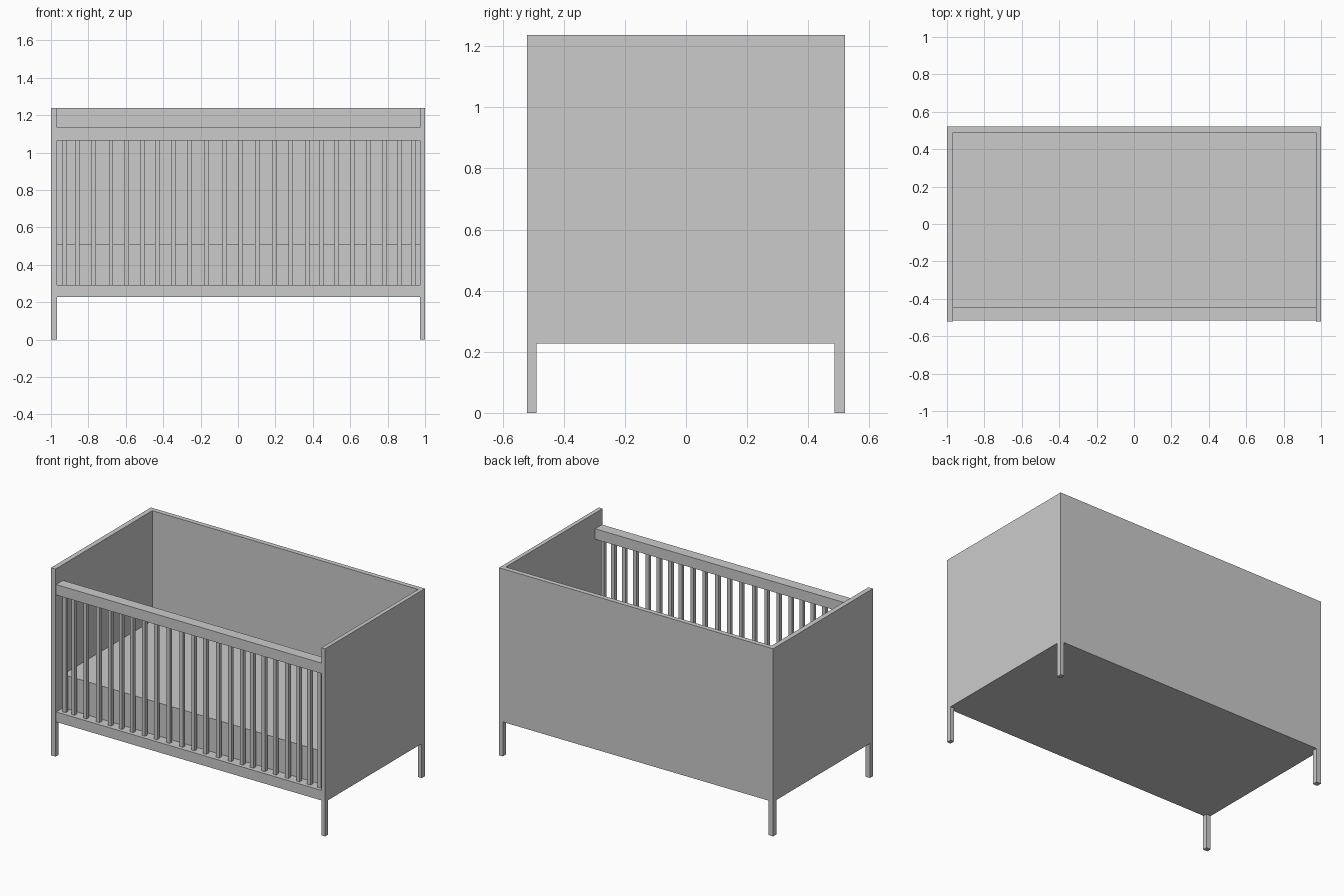
import bpy
import bmesh
from mathutils import Vector

if "Cube" in bpy.data.objects:
    bpy.data.objects.remove(bpy.data.objects["Cube"])


def box(name, x, y, z):
    """Axis-aligned box from (min, max) ranges."""
    lo, hi = Vector((x[0], y[0], z[0])), Vector((x[1], y[1], z[1]))
    bm = bmesh.new()
    bmesh.ops.create_cube(bm, size=1)
    bmesh.ops.scale(bm, vec=hi - lo, verts=bm.verts)
    mesh = bpy.data.meshes.new(name)
    bm.to_mesh(mesh)
    bm.free()
    obj = bpy.data.objects.new(name, mesh)
    obj.location = (lo + hi) / 2
    bpy.context.collection.objects.link(obj)
    return obj


LEFT, RIGHT = -0.967, 0.973        # inner faces of the end panels
FRONT, BACK = -0.52, 0.52
INNER_BACK = 0.488
BASE, TOP = 0.227, 1.237
RAIL_Y = (-0.515, -0.443)          # depth of the front rails
INNER_X = (LEFT, RIGHT)

# Solid end and back panels
box("left_end_panel", (-1, LEFT), (FRONT, BACK), (BASE, TOP))
box("right_end_panel", (RIGHT, 1), (FRONT, BACK), (BASE, TOP))
box("back_panel", INNER_X, (INNER_BACK, BACK), (BASE, TOP))

# Front rails
box("front_top_rail", INNER_X, RAIL_Y, (1.064, 1.133))
box("front_bottom_rail", INNER_X, RAIL_Y, (BASE, 0.293))

# Base board and mattress
box("base_board", INNER_X, (RAIL_Y[1], INNER_BACK), (BASE, 0.27))
box("mattress", INNER_X, (RAIL_Y[1], INNER_BACK), (0.27, 0.512))

# Legs under the four corners
for side, x in (("left", (-1, LEFT)), ("right", (RIGHT, 1))):
    box(f"front_{side}_leg", x, (FRONT, -0.489), (0, BASE))
    box(f"back_{side}_leg", x, (0.486, BACK), (0, BASE))

# Front slats, slightly uneven in spacing
slat_x = [-0.925, -0.86, -0.772, -0.679, -0.594, -0.513, -0.433, -0.345,
          -0.257, -0.166, -0.070, 0.016, 0.102, 0.195, 0.283, 0.369,
          0.445, 0.529, 0.61, 0.70, 0.781, 0.861, 0.936]
for i, x in enumerate(slat_x, 1):
    box(f"slat_{i}", (x - 0.012, x + 0.012), (-0.491, -0.467), (0.293, 1.064))
